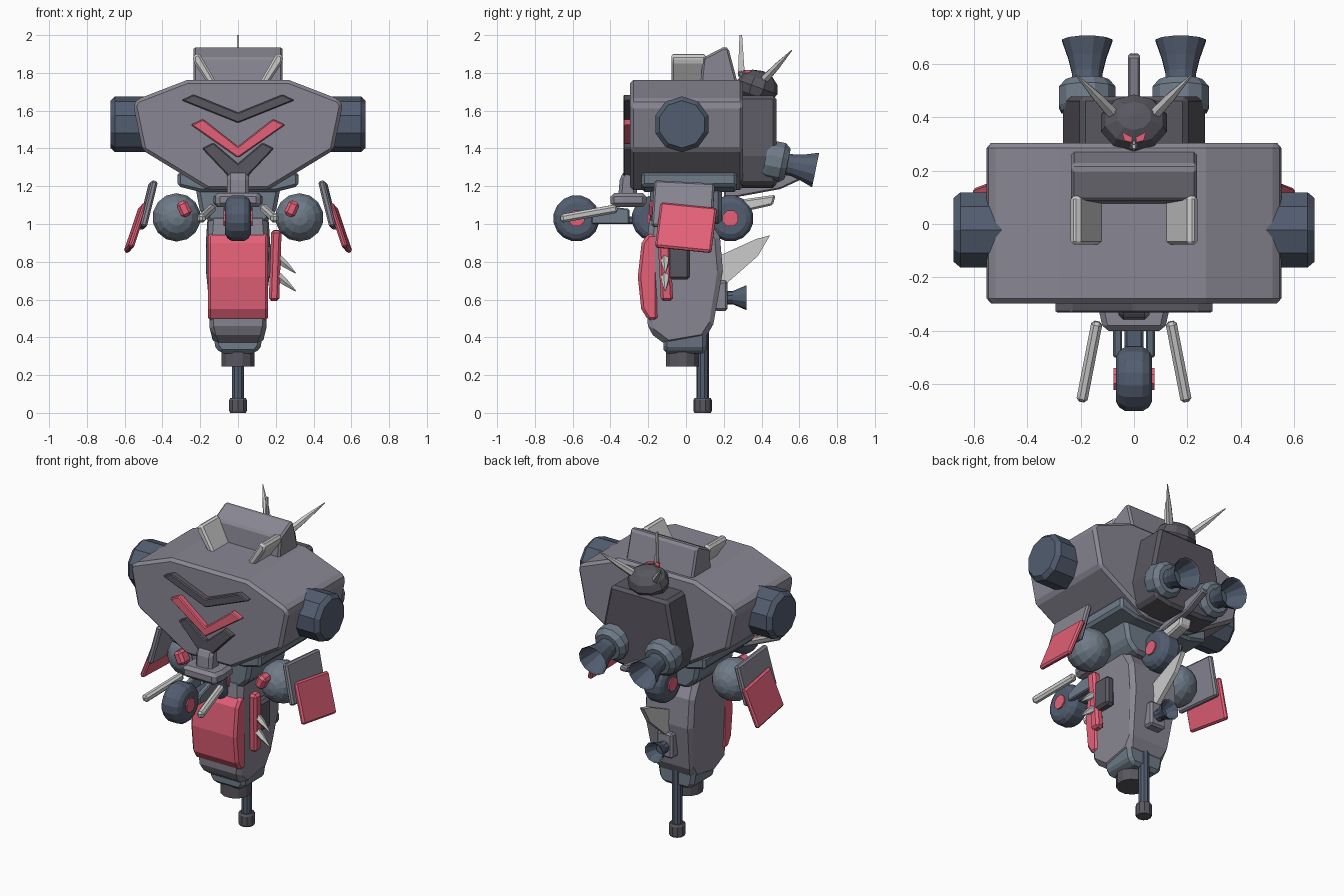
import bpy, bmesh, math
from mathutils import Vector, Matrix, Euler

if "Cube" in bpy.data.objects:
    bpy.data.objects.remove(bpy.data.objects["Cube"])


def material(name, r, g, b):
    m = bpy.data.materials.new(name)
    m.diffuse_color = (r, g, b, 1)
    m.use_nodes = True
    m.node_tree.nodes["Principled BSDF"].inputs["Base Color"].default_value = m.diffuse_color
    return m


GREY = material("grey", .25, .24, .29)
DARK = material("dark_grey", .10, .095, .115)
NAVY = material("navy", .085, .11, .16)
STEEL = material("steel", .16, .20, .25)
RED = material("red", .78, .12, .19)
BONE = material("bone", .72, .72, .70)


def finish(name, bm, mat, bevel=0, mirror=False):
    bmesh.ops.recalc_face_normals(bm, faces=bm.faces)
    me = bpy.data.meshes.new(name)
    bm.to_mesh(me)
    bm.free()
    me.materials.append(mat)
    ob = bpy.data.objects.new(name, me)
    bpy.context.collection.objects.link(ob)
    if bevel:
        b = ob.modifiers.new("bevel", 'BEVEL')
        b.width, b.segments, b.limit_method = bevel, 1, 'ANGLE'
    if mirror:
        ob.modifiers.new("mirror", 'MIRROR').use_mirror_merge = False
    return ob


def prism(name, axis, pts, lo, hi, mat, bevel=0, mirror=False):
    """Extrude a 2D profile along x (profile y,z), y (profile x,z) or z (profile x,y)."""
    bm = bmesh.new()
    def place(p, t):
        c = list(p)
        c.insert("xyz".index(axis), t)
        return bm.verts.new(c)
    a = [place(p, lo) for p in pts]
    b = [place(p, hi) for p in pts]
    bm.faces.new(a)
    bm.faces.new(b)
    n = len(pts)
    for i in range(n):
        j = (i + 1) % n
        bm.faces.new((a[i], a[j], b[j], b[i]))
    return finish(name, bm, mat, bevel, mirror)


def sym(half):
    """Complete a half outline (x >= 0) to a closed symmetric one."""
    return half + [(-x, z) for x, z in reversed(half) if x > 0]


def box(name, center, size, mat, rot=(0, 0, 0), bevel=0, mirror=False):
    bm = bmesh.new()
    m = Matrix.LocRotScale(Vector(center), Euler([math.radians(a) for a in rot]), Vector(size))
    bmesh.ops.create_cube(bm, size=1, matrix=m)
    return finish(name, bm, mat, bevel, mirror)


def lathe(name, base, direction, rings, mat, n=12, mirror=False):
    """Turned part: rings of (distance, radius) along a direction, capped at both ends."""
    bm = bmesh.new()
    d = Vector(direction).normalized()
    q = d.to_track_quat('Z', 'Y')
    loops = []
    for t, r in rings:
        loops.append([bm.verts.new(Vector(base) + q @ Vector(
            (r * math.cos(math.tau * (i + .5) / n), r * math.sin(math.tau * (i + .5) / n), t)))
            for i in range(n)])
    for a, b in zip(loops, loops[1:]):
        for i in range(n):
            j = (i + 1) % n
            bm.faces.new((a[i], a[j], b[j], b[i]))
    bm.faces.new(loops[0])
    bm.faces.new(loops[-1])
    return finish(name, bm, mat, 0, mirror)


def spike(name, a, b, r, mat, n=6, mirror=False):
    v = Vector(b) - Vector(a)
    return lathe(name, a, v, [(0, r), (v.length * .4, r * .8), (v.length, .003)], mat, n, mirror)


# Torso and shoulder drums
prism("torso", 'y', sym([(.27, 1.762), (.535, 1.66), (.555, 1.63), (.505, 1.39), (.16, 1.18)]),
      -.297, .303, GREY, .02)
lathe("shoulder_drum", (.45, -.022, 1.528), (1, 0, 0),
      [(0, .148), (.20, .148), (.226, .125)], NAVY, 10, True)

# Chest chevrons
for name, x, z0, xt, zt, lo, hi, mat in (
        ("upper_chevron", .30, 1.655, .235, 1.685, 1.535, 1.59, DARK),
        ("middle_chevron", .25, 1.525, .185, 1.555, 1.35, 1.41, RED),
        ("lower_chevron", .19, 1.40, .13, 1.43, 1.20, 1.32, DARK)):
    prism(name, 'y', [(0, lo), (x, z0), (xt, zt), (0, hi), (-xt, zt), (-x, z0)],
          -.332, -.28, mat, .006)

# Roof block and leaning light plates
prism("roof_block", 'x', [(.075, 1.74), (.09, 1.88), (.205, 1.94), (.225, 1.93), (.275, 1.74)],
      -.235, .235, GREY, .015)
prism("roof_plate", 'y', [(.115, 1.75), (.205, 1.905), (.238, 1.893), (.238, 1.86), (.165, 1.75)],
      -.077, .105, BONE, .012, True)

# Backpack with twin thrusters
prism("backpack", 'y', sym([(.20, 1.68), (.265, 1.36), (.23, 1.21), (.12, 1.19)]),
      .28, .478, DARK, .018)
AX = (0, .97, -.20)
lathe("thruster_collar", (.175, .42, 1.342), AX,
      [(0, .10), (.02, .11), (.09, .11), (.12, .085), (.12, .06)], STEEL, 12, True)
lathe("thruster_nozzle", (.175, .51, 1.322), AX,
      [(0, .058), (.06, .06), (.115, .074), (.18, .097), (.172, .088), (.06, .045)], NAVY, 12, True)

# Head lying on the backpack, face up, with horns
bm = bmesh.new()
bmesh.ops.create_uvsphere(bm, u_segments=10, v_segments=6, radius=1, matrix=Matrix.LocRotScale(
    Vector((0, .378, 1.725)), Euler((math.radians(-20), 0, 0)), Vector((.13, .112, .09))))
finish("head", bm, DARK)
prism("eye", 'z', [(.006, .325), (.045, .345), (.036, .312), (.008, .305)], 1.76, 1.815, RED, 0, True)
box("snout", (0, .295, 1.785), (.03, .025, .05), GREY, (20, 0, 0), .006)
spike("side_horn", (.085, .42, 1.77), (.218, .56, 1.92), .024, BONE, 6, True)
prism("centre_horn", 'x', [(.275, 1.78), (.283, 2.0), (.297, 2.0), (.312, 1.78)], -.005, .005, BONE)

# Waist, hip slab and ball joints
prism("hip_slab", 'y', sym([(.32, 1.275), (.32, 1.20), (.20, 1.17)]), -.235, .27, STEEL, .015)
prism("waist", 'y', sym([(.23, 1.22), (.20, 1.06), (.14, 1.0)]), -.19, .19, STEEL, .02)
bm = bmesh.new()
bmesh.ops.create_uvsphere(bm, u_segments=14, v_segments=9, radius=.13, matrix=Matrix.Translation(
    (.325, -.02, 1.035)) @ Matrix.Rotation(math.pi / 2, 4, 'X'))
finish("hip_ball", bm, STEEL, 0, True)
box("hip_clamp", (.285, -.155, 1.08), (.06, .08, .085), RED, (0, 25, 0), .015, True)

# Side skirts
box("skirt_upper", (.478, -.015, 1.10), (.036, .32, .25), GREY, (-3, -14, -2), .01, True)
box("skirt_lower", (.54, 0, .98), (.03, .30, .25), RED, (-6, -19, -3), .01, True)

# Wheels, axle beam and hubs along the centre line
for name, y in (("front", -.58), ("middle", -.165), ("rear", .235)):
    lathe(name + "_wheel", (-.068, y, 1.03), (1, 0, 0),
          [(0, .085), (.012, .108), (.036, .123), (.10, .123), (.124, .108), (.136, .085)], NAVY, 16)
    lathe(name + "_hub", (-.076, y, 1.03), (1, 0, 0), [(0, .045), (.152, .045)], RED, 8)
box("axle_beam", (0, -.17, 1.02), (.07, .80, .04), NAVY, bevel=.008)
prism("wheel_fork", 'x', [(-.50, 1.0), (-.50, 1.05), (-.38, 1.09), (-.30, 1.08), (-.30, 1.0)],
      .045, .078, STEEL, .006, True)

# Nose and fender above the front wheel
prism("fender", 'z', [(.12, -.21), (.13, -.33), (.115, -.40), (-.115, -.40), (-.13, -.33), (-.12, -.21)],
      1.09, 1.165, GREY, .02)
prism("nose", 'x', [(-.36, 1.13), (-.35, 1.25), (-.32, 1.285), (-.26, 1.26), (-.26, 1.12)],
      -.058, .058, GREY, .018)

# Light blades, front pair
box("front_blade", (.167, -.515, 1.055), (.042, .31, .045), BONE, (10, 0, 11), .012, True)

# Tail fins
prism("tail_wedge", 'x', [(.20, 1.13), (.50, 1.185), (.64, 1.25), (.63, 1.28), (.20, 1.21)],
      -.023, .023, GREY, .008)
prism("tail_blade", 'x', [(.28, 1.06), (.46, 1.10), (.475, 1.155), (.30, 1.13)], -.04, .04, BONE, .01)
prism("leg_fin", 'x', [(.15, .66), (.22, .69), (.38, .83), (.445, .94), (.37, .92), (.15, .82)],
      -.014, .014, BONE)

# Lower body
leg = prism("lower_body", 'x', [(-.19, 1.06), (.10, 1.06), (.18, .93), (.195, .75), (.145, .47),
            (.10, .39), (-.10, .355), (-.20, .43), (-.22, .75)], -.178, .178, GREY, .03)
for v in leg.data.vertices:
    v.co.x *= .70 if v.co.z < .40 else .88 if v.co.z < .5 or v.co.z > 1 else 1
prism("front_plate", 'x', [(-.15, .95), (-.20, .95), (-.235, .90), (-.255, .72), (-.237, .55),
      (-.20, .49), (-.15, .49)], -.16, .16, RED, .015)

# Side guard with spikes on the right only
box("side_guard", (.197, -.11, .78), (.055, .065, .375), RED, (3, 2, 0), .014)
box("guard_mount", (.19, -.04, .80), (.06, .12, .19), DARK, bevel=.015)
for z in (.80, .705):
    spike("guard_spike", (.21, -.11, z + .02), (.305, -.11, z - .06), .024, BONE, 5)

# Rear leg thruster
box("rear_mount", (0, .185, .62), (.11, .07, .16), GREY, bevel=.012)
lathe("rear_nozzle", (0, .21, .61), (0, 1, 0),
      [(0, .036), (.04, .036), (.11, .066), (.104, .056), (.05, .028)], NAVY, 10)

# Foot block, drum and barrel
prism("foot_block", 'y', sym([(.135, .44), (.12, .35), (.095, .315)]), -.12, .108, STEEL, .02)
lathe("foot_drum", (0, -.02, .245), (0, 0, 1), [(0, .09), (.09, .09)], DARK, 12)
lathe("barrel", (0, .088, .06), (0, 0, 1), [(0, .033), (.40, .033)], NAVY, 10)
lathe("muzzle", (0, .088, 0), (0, 0, 1), [(0, .044), (.012, .049), (.068, .049), (.08, .042)], DARK, 10)
